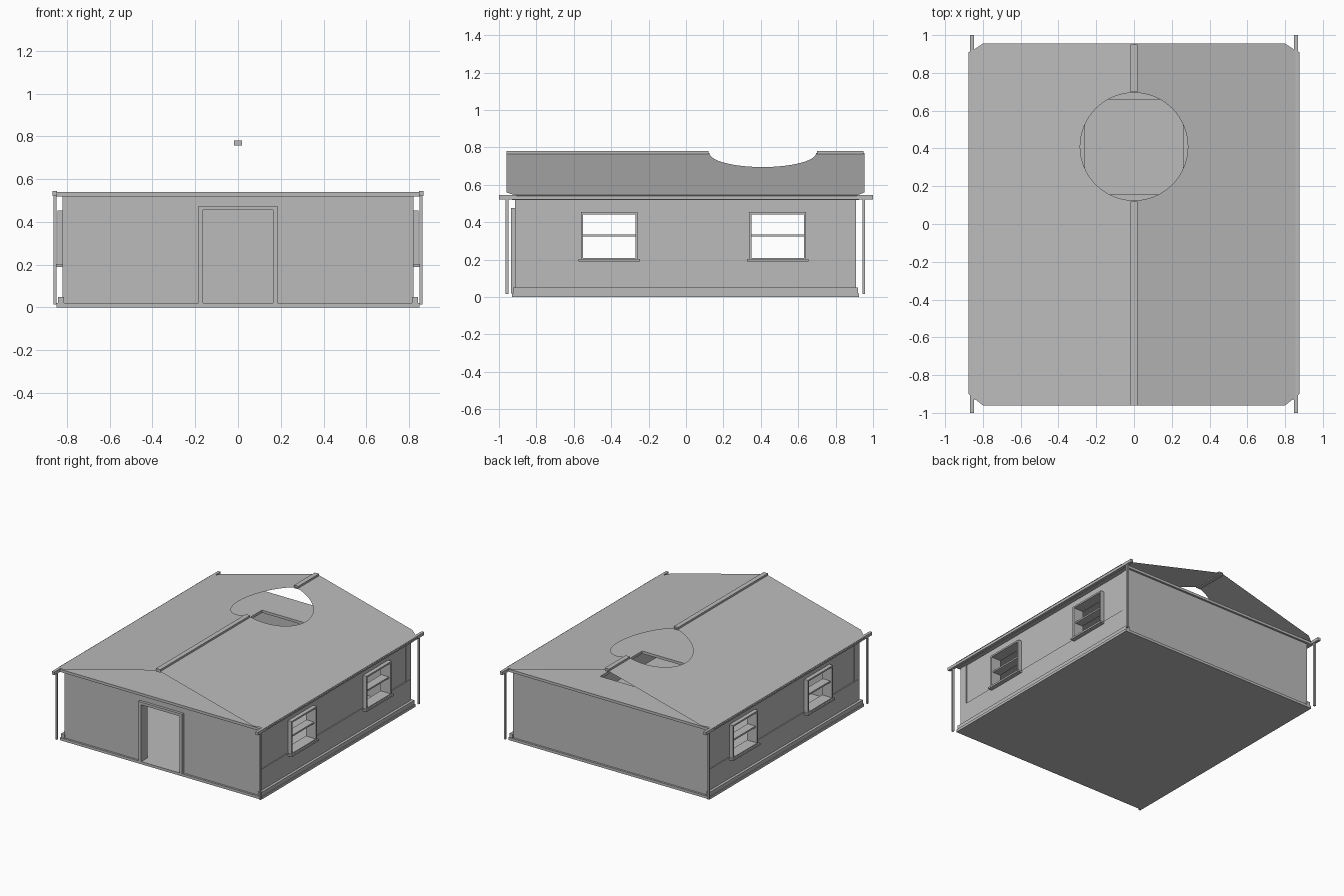
import bpy, bmesh, math
from mathutils import Vector

cube = bpy.data.objects.get("Cube")
if cube:
    bpy.data.objects.remove(cube, do_unlink=True)

grey = bpy.data.materials.new("plain_grey")
grey.use_nodes = True
grey.diffuse_color = (0.5, 0.5, 0.5, 1)
grey.node_tree.nodes["Principled BSDF"].inputs["Base Color"].default_value = (0.5, 0.5, 0.5, 1)


def finish(name, bm):
    mesh = bpy.data.meshes.new(name)
    bm.to_mesh(mesh)
    bm.free()
    mesh.materials.append(grey)
    obj = bpy.data.objects.new(name, mesh)
    bpy.context.scene.collection.objects.link(obj)
    return obj


def panel(name, axis, near, far, u, v, holes=()):
    """Slab between near and far along axis, with rectangular holes (u0, u1, v0, v1)."""
    us = sorted(set(u) | {c for h in holes for c in h[:2]})
    vs = sorted(set(v) | {c for h in holes for c in h[2:]})
    place = {"x": lambda a, b, w: (w, a, b),
             "y": lambda a, b, w: (a, w, b),
             "z": lambda a, b, w: (a, b, w)}[axis]
    bm = bmesh.new()
    for a0, a1 in zip(us, us[1:]):
        for b0, b1 in zip(vs, vs[1:]):
            ca, cb = (a0 + a1) / 2, (b0 + b1) / 2
            if any(h[0] < ca < h[1] and h[2] < cb < h[3] for h in holes):
                continue
            corners = ((a0, b0), (a1, b0), (a1, b1), (a0, b1))
            bm.faces.new([bm.verts.new(place(a, b, near)) for a, b in corners])
    bmesh.ops.remove_doubles(bm, verts=bm.verts[:], dist=1e-5)
    result = bmesh.ops.extrude_face_region(bm, geom=bm.faces[:], use_keep_orig=True)
    moved = [g for g in result["geom"] if isinstance(g, bmesh.types.BMVert)]
    bmesh.ops.translate(bm, verts=moved, vec=Vector(place(0, 0, far - near)))
    bmesh.ops.recalc_face_normals(bm, faces=bm.faces[:])
    return finish(name, bm)


# Floor, front and back walls, ceiling with a square hatch
panel("floor_base", "z", 0, 0.02, (-0.848, 0.848), (-0.93, 0.925))
panel("front_wall", "y", -0.915, -0.855, (-0.82, 0.82), (0.02, 0.52),
      [(-0.163, 0.163, 0.02, 0.455)])
panel("back_wall", "y", 0.85, 0.91, (-0.82, 0.82), (0.02, 0.52))
panel("ceiling", "z", 0.52, 0.54, (-0.848, 0.848), (-0.93, 0.925),
      [(-0.26, 0.26, 0.155, 0.66)])
panel("door_frame", "y", -0.935, -0.915, (-0.185, 0.185), (0.02, 0.475),
      [(-0.163, 0.163, 0.02, 0.455)])

# Side walls with windows and trim
windows = {"front": (-0.55, -0.27), "back": (0.35, 0.63)}
bottom, top = 0.21, 0.442
openings = [(a, b, bottom, top) for a, b in windows.values()]
for side, s in (("left", 1), ("right", -1)):
    panel(side + "_wall", "x", s * 0.76, s * 0.815, (-0.9, 0.895), (0.02, 0.52), openings)
    panel(side + "_lower_siding", "x", s * 0.815, s * 0.822, (-0.9, 0.895), (0.05, 0.21))
    panel(side + "_skirting", "x", s * 0.815, s * 0.842, (-0.925, 0.92), (0.02, 0.05))
    for end, (a, b) in windows.items():
        name = f"{side}_{end}_window_"
        panel(name + "frame", "x", s * 0.815, s * 0.845, (a - 0.012, b + 0.012),
              (bottom - 0.008, top + 0.012), [(a, b, bottom, top)])
        panel(name + "bar", "x", s * 0.765, s * 0.83, (a, b), (0.323, 0.335))
        panel(name + "sill", "x", s * 0.815, s * 0.855, (a - 0.024, b + 0.024),
              (0.19, 0.203))
    # Gutter and its downpipes
    panel(side + "_gutter", "x", s * 0.846, s * 0.868, (-1, 1), (0.522, 0.545))
    for end, y in (("front", -0.957), ("back", 0.95)):
        panel(f"{side}_{end}_downpipe", "x", s * 0.85, s * 0.864,
              (y - 0.007, y + 0.007), (0.015, 0.525))

# Thin roof sheet, one half per side, notched by a round opening
steps = 32
arc = [(0.285 * math.sin(math.pi * i / steps), 0.41 - 0.285 * math.cos(math.pi * i / steps))
       for i in range(steps + 1)]
outline = [(0, -0.96)] + arc + [(0, 0.955), (0.80, 0.955), (0.845, 0.925), (0.876, 0.91),
                                (0.876, -0.9), (0.845, -0.925), (0.80, -0.96)]
for side, s in (("left", 1), ("right", -1)):
    bm = bmesh.new()
    face = bm.faces.new([bm.verts.new((s * x, y, 0.77 - 0.263 * x)) for x, y in outline])
    face.normal_update()
    if face.normal.z < 0:
        face.normal_flip()
    bmesh.ops.triangulate(bm, faces=bm.faces[:])
    finish(side + "_roof", bm)

# Ridge caps either side of the opening
for end, span in (("front", (-0.96, 0.12)), ("back", (0.70, 0.95))):
    panel(end + "_ridge_cap", "z", 0.757, 0.78, (-0.018, 0.018), span)
